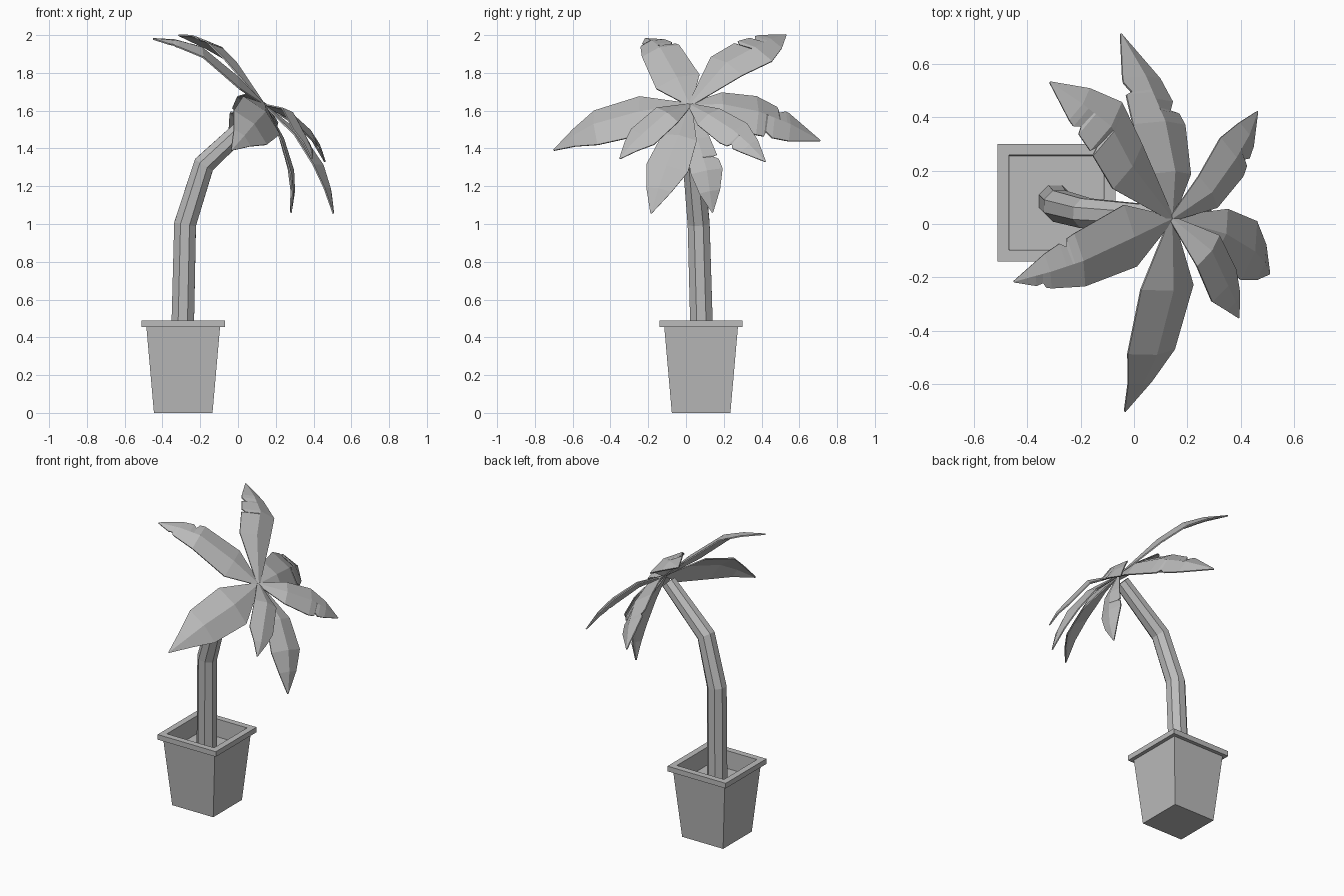
import bpy, bmesh, math
from mathutils import Vector

cube = bpy.data.objects.get("Cube")
if cube:
    bpy.data.objects.remove(cube, do_unlink=True)

grey = bpy.data.materials.new("plain_grey")
grey.use_nodes = True
tone = (0.5, 0.5, 0.5, 1)
grey.diffuse_color = tone
grey.node_tree.nodes["Principled BSDF"].inputs["Base Color"].default_value = tone


def finish(bm, name):
    bmesh.ops.recalc_face_normals(bm, faces=bm.faces)
    mesh = bpy.data.meshes.new(name)
    bm.to_mesh(mesh)
    bm.free()
    mesh.materials.append(grey)
    obj = bpy.data.objects.new(name, mesh)
    bpy.context.collection.objects.link(obj)
    return obj


def skin(name, rings):
    """Bridge closed rings of points and cap both ends."""
    bm = bmesh.new()
    loops = [[bm.verts.new(p) for p in ring] for ring in rings]
    for a, b in zip(loops, loops[1:]):
        for i in range(len(a)):
            j = (i + 1) % len(a)
            bm.faces.new((a[i], a[j], b[j], b[i]))
    bm.faces.new(loops[0])
    bm.faces.new(loops[-1])
    return finish(bm, name)


# Square tapered pot with a rim and a sunken floor
POT = Vector((-0.29, 0.08, 0))
corners = ((-1, -1), (1, -1), (1, 1), (-1, 1))
profile = [(0.155, 0), (0.195, 0.455), (0.22, 0.455), (0.22, 0.49),
           (0.178, 0.49), (0.175, 0.37)]
skin("pot", [[POT + Vector((h * x, h * y, z)) for x, y in corners]
             for h, z in profile])

# Eight-sided bent trunk
path = [Vector(p) for p in ((-0.295, 0.085, 0.36), (-0.28, 0.067, 1.0),
                            (-0.18, 0.04, 1.315), (0.115, 0.02, 1.59))]
radii = (0.065, 0.063, 0.06, 0.05)
rings = []
for i, (p, r) in enumerate(zip(path, radii)):
    before = (p - path[max(i - 1, 0)]).normalized()
    after = (path[min(i + 1, len(path) - 1)] - p).normalized()
    tangent = (before + after).normalized()
    u = Vector((0, 1, 0)).cross(tangent).normalized()
    v = tangent.cross(u)
    angles = [math.tau * (k + 0.5) / 8 for k in range(8)]
    rings.append([p + r * (math.cos(a) * u + math.sin(a) * v) for a in angles])
skin("trunk", rings)

# Leaves fan out around the tilted top of the trunk
CROWN = Vector((0.14, 0.02, 1.63))
AXIS = Vector((0.72, -0.07, 0.69)).normalized()


def leaf(name, inner, w1, outer, w2, tip, blunt=0.5, notches=()):
    """Folded blade through two mid points; notches are (position, side)."""
    inner, outer, tip = Vector(inner), Vector(outer), Vector(tip)
    side = (tip - CROWN).cross(AXIS).normalized()
    up = side.cross(tip - CROWN).normalized()
    if up.dot(AXIS) < 0:
        up = -up
    keys = [(0, CROWN, 0.02), (1, inner, w1), (2, outer, w2),
            (2.5, outer.lerp(tip, 0.5) + up * 0.01, w2 * blunt),
            (3, tip, 0.004)]

    def station(t):
        for (ta, pa, wa), (tb, pb, wb) in zip(keys, keys[1:]):
            if t <= tb:
                f = (t - ta) / (tb - ta)
                return pa.lerp(pb, f), wa + (wb - wa) * f

    cuts = {t: s for t, s in notches}
    stops = {k[0] for k in keys}
    for t in cuts:
        stops |= {t - 0.03, t, t + 0.1}
    bm = bmesh.new()
    rows = []
    for t in sorted(stops):
        mid, w = station(t)
        row = [mid + side * s * w / 2 * (0.7 if cuts.get(t) == s else 1) - up * w * 0.04
               for s in (-1, 1)]
        row.insert(1, mid + up * w * 0.08)
        rows.append([bm.verts.new(p) for p in row])
    for a, b in zip(rows, rows[1:]):
        for i in range(2):
            bm.faces.new((a[i], a[i + 1], b[i + 1], b[i]))
    obj = finish(bm, name)
    thick = obj.modifiers.new("thickness", "SOLIDIFY")
    thick.thickness = 0.008
    thick.offset = 0


leaf("leaf_back", (0.14, 0.19, 1.62), 0.22, (0.10, 0.375, 1.58), 0.28,
     (-0.05, 0.71, 1.44), 0.72, [(2.15, 1), (2.35, -1)])
leaf("leaf_back_upper", (-0.02, 0.215, 1.84), 0.22, (-0.10, 0.365, 1.92), 0.24,
     (-0.315, 0.53, 2.0), 0.65, [(1.9, -1), (2.3, -1)])
leaf("leaf_front_upper", (-0.01, -0.045, 1.76), 0.245, (-0.20, -0.135, 1.92), 0.21,
     (-0.45, -0.215, 1.98), 0.65, [(2.15, 1), (2.6, -1)])
leaf("leaf_front", (0.13, -0.24, 1.58), 0.28, (0.07, -0.48, 1.515), 0.25,
     (-0.035, -0.70, 1.39))
leaf("leaf_front_lower", (0.28, -0.10, 1.58), 0.16, (0.34, -0.23, 1.465), 0.17,
     (0.39, -0.35, 1.345), 0.55)
leaf("leaf_low", (0.33, -0.035, 1.46), 0.19, (0.435, -0.10, 1.30), 0.23,
     (0.505, -0.185, 1.055), 0.6)
leaf("leaf_back_lower", (0.28, 0.12, 1.57), 0.16, (0.37, 0.25, 1.485), 0.195,
     (0.46, 0.42, 1.33), 0.62, [(2.2, 1)])
leaf("leaf_under", (0.23, 0.06, 1.45), 0.13, (0.28, 0.11, 1.28), 0.17,
     (0.28, 0.14, 1.06), 0.65, [(1.6, -1)])
